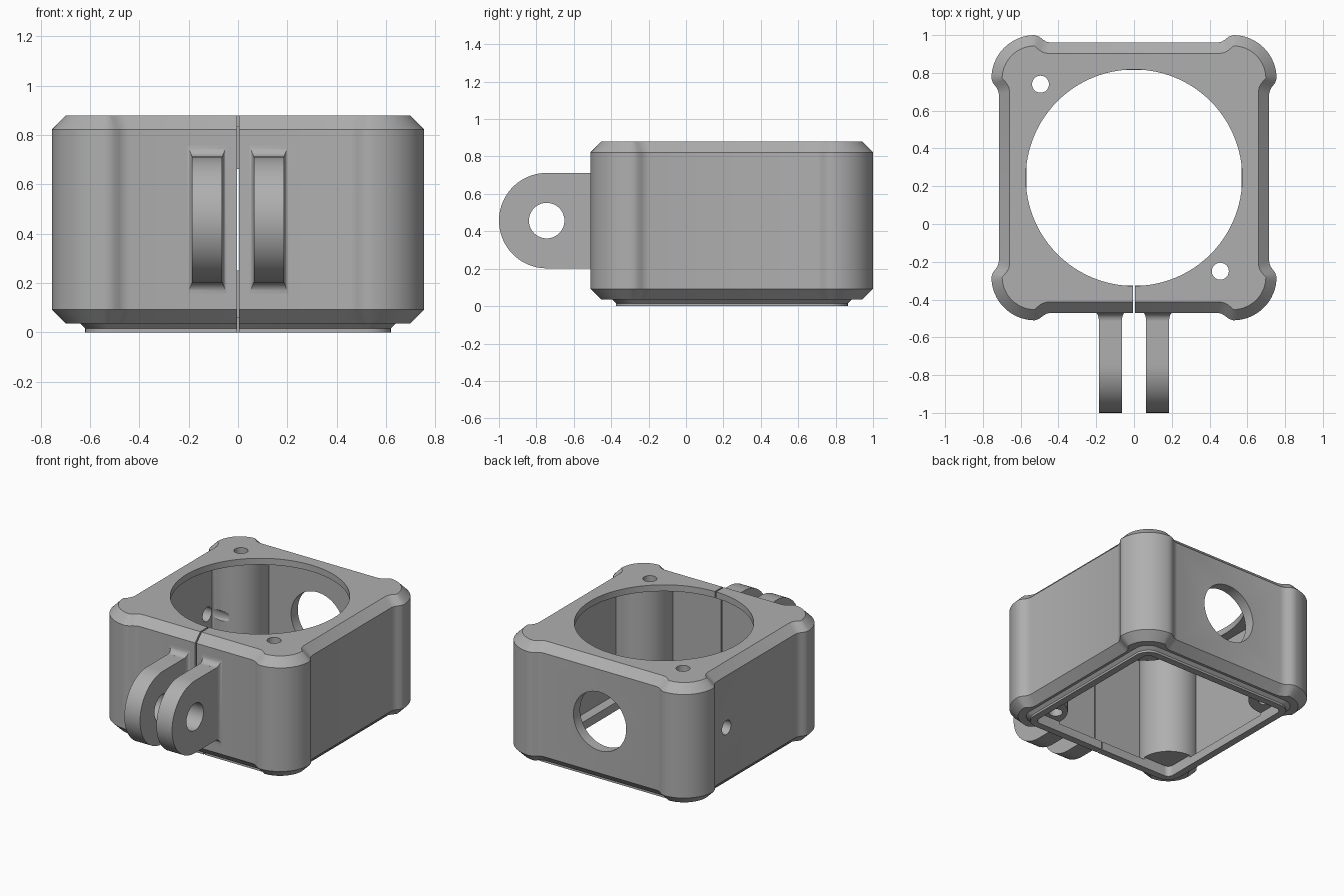
import bpy, bmesh, math
from mathutils import Vector

if "Cube" in bpy.data.objects:
    bpy.data.objects.remove(bpy.data.objects["Cube"], do_unlink=True)

CY = 0.245      # centre of the housing in y
MID_Z = 0.457   # height of lugs and side holes

grey = bpy.data.materials.new("matte_grey")
grey.use_nodes = True
COLOUR = (0.43, 0.43, 0.43, 1)
grey.diffuse_color = COLOUR
grey.node_tree.nodes["Principled BSDF"].inputs["Base Color"].default_value = COLOUR


def loft(name, rings):
    """Closed solid through equal-length rings of 3D points."""
    bm = bmesh.new()
    loops = [[bm.verts.new(p) for p in ring] for ring in rings]
    n = len(loops[0])
    for a, b in zip(loops, loops[1:]):
        for i in range(n):
            j = (i + 1) % n
            bm.faces.new((a[i], a[j], b[j], b[i]))
    bm.faces.new(loops[0][::-1])
    bm.faces.new(loops[-1])
    bmesh.ops.recalc_face_normals(bm, faces=bm.faces)
    mesh = bpy.data.meshes.new(name)
    bm.to_mesh(mesh)
    bm.free()
    mesh.materials.append(grey)
    obj = bpy.data.objects.new(name, mesh)
    bpy.context.collection.objects.link(obj)
    return obj


def level(points, z):
    return [Vector((x, y + CY, z)) for x, y in points]


def prism(name, points, z0, z1):
    return loft(name, [level(points, z0), level(points, z1)])


def circle(x, y, r, n):
    return [(x + r * math.cos(math.tau * i / n), y + r * math.sin(math.tau * i / n)) for i in range(n)]


def cylinder(name, axis, centre, r, half, n=48):
    """Cylinder along x, y or z about a world-space centre."""
    def place(u, v, w):
        p = {"x": (w, u, v), "y": (u, w, v), "z": (u, v, w)}[axis]
        return Vector(p) + Vector(centre)
    return loft(name, [[place(u, v, w) for u, v in circle(0, 0, r, n)] for w in (-half, half)])


def combine(obj, tool, operation="DIFFERENCE"):
    mod = obj.modifiers.new("cut", "BOOLEAN")
    mod.operation, mod.solver, mod.object = operation, "EXACT", tool
    bpy.context.view_layer.update()
    graph = bpy.context.evaluated_depsgraph_get()
    mesh = bpy.data.meshes.new_from_object(obj.evaluated_get(graph))
    obj.modifiers.clear()
    obj.data = mesh
    bpy.data.objects.remove(tool, do_unlink=True)


def rounded_square(h, r, steps=8):
    pts = []
    for q in range(4):
        for i in range(steps + 1):
            a = math.pi / 2 * (q + i / steps)
            b = math.pi / 2 * q + math.pi / 4
            cx, cy = math.copysign(h - r, math.cos(b)), math.copysign(h - r, math.sin(b))
            pts.append((cx + r * math.cos(a), cy + r * math.sin(a)))
    return pts


def outline(d):
    """Square with bulging round corners, inset by d."""
    s = [(.44, .715), (.463, .72), (.482, .731), (.5, .746)]
    s = [(x + .3 * d, y - d) for x, y in s]
    r, n = .23 - d, 16
    arc = [(.525 + r * math.sin(math.pi / 2 * i / n), .525 + r * math.cos(math.pi / 2 * i / n))
           for i in range(n + 1)]
    quarter = s + arc + [(y, x) for x, y in reversed(s)]
    pts = []
    for _ in range(4):
        pts += quarter
        quarter = [(y, -x) for x, y in quarter]
    return pts


# Housing shell with chamfered top and bottom, plus the bottom lip
housing = loft("housing", [level(outline(d), z) for d, z in
                           ((.057, .035), (0, .092), (0, .822), (.057, .88))])
lip = loft("lip", [level(rounded_square(h, .1), z) for h, z in
                   ((.62, 0), (.62, .015), (.64, .035), (.64, .06))])
combine(housing, lip, "UNION")

# Cavity, leaving a round post in each corner
cavity = prism("cavity", rounded_square(.64, .05), .06, .835)
for sx in (-1, 1):
    for sy in (-1, 1):
        combine(cavity, prism("post", circle(sx * .56, sy * .56, .2, 48), -.1, 1))
combine(housing, cavity)

# Bottom opening, round top opening and screw holes
combine(housing, prism("bottom_opening", rounded_square(.57, .04), -.1, .075))
combine(housing, prism("top_opening", circle(0, 0, .573, 96), .5, 1))
for x, y in ((-.495, .495), (.457, -.495)):
    combine(housing, prism("screw_hole", circle(x, y, .045, 32), -.1, 1))

# Back port, small side hole and front clamping slit
combine(housing, cylinder("back_port", "y", (0, CY + .7, MID_Z), .206, .25, 64))
combine(housing, cylinder("side_hole", "x", (-.7, CY + .325, MID_Z), .05, .2, 32))
slit = [(-.005, -.85), (.005, -.85), (.005, -.5), (-.005, -.5)]
combine(housing, prism("slit", slit, -.1, 1))


def make_lug(name, side):
    """Mounting lug with round end, pin hole and flared root."""
    cx, r, cy = side * .125, .255, -.745
    n = 40
    profile = [(cy - r * math.sin(math.pi * i / n), MID_Z + r * math.cos(math.pi * i / n))
               for i in range(n + 1)]
    profile += [(-.445, MID_Z - r), (-.445, MID_Z + r)]
    lug = loft(name, [[Vector((cx + dx, y, z)) for y, z in profile] for dx in (-.061, .061)])
    rings = []
    for i in range(7):
        t = math.pi / 2 * i / 6
        f = .045 * (1 - math.cos(t))
        hx, hz = .0611 + .4 * f, r + .0001 + f
        y = -.512 + .042 * math.sin(t)
        rings.append([Vector((cx + a * hx, y, MID_Z + b * hz))
                      for a, b in ((-1, -1), (1, -1), (1, 1), (-1, 1))])
    rings.append([p + Vector((0, .02, 0)) for p in rings[-1]])
    combine(lug, loft("root", rings), "UNION")
    combine(lug, cylinder("pin_hole", "x", (cx, cy, MID_Z), .095, .2))
    return lug


parts = [housing, make_lug("left_lug", 1), make_lug("right_lug", -1)]

# Smooth curved surfaces, keep edges crisp
bpy.ops.object.select_all(action="DESELECT")
for part in parts:
    part.select_set(True)
bpy.context.view_layer.objects.active = housing
bpy.ops.object.shade_smooth_by_angle(angle=math.radians(30))
